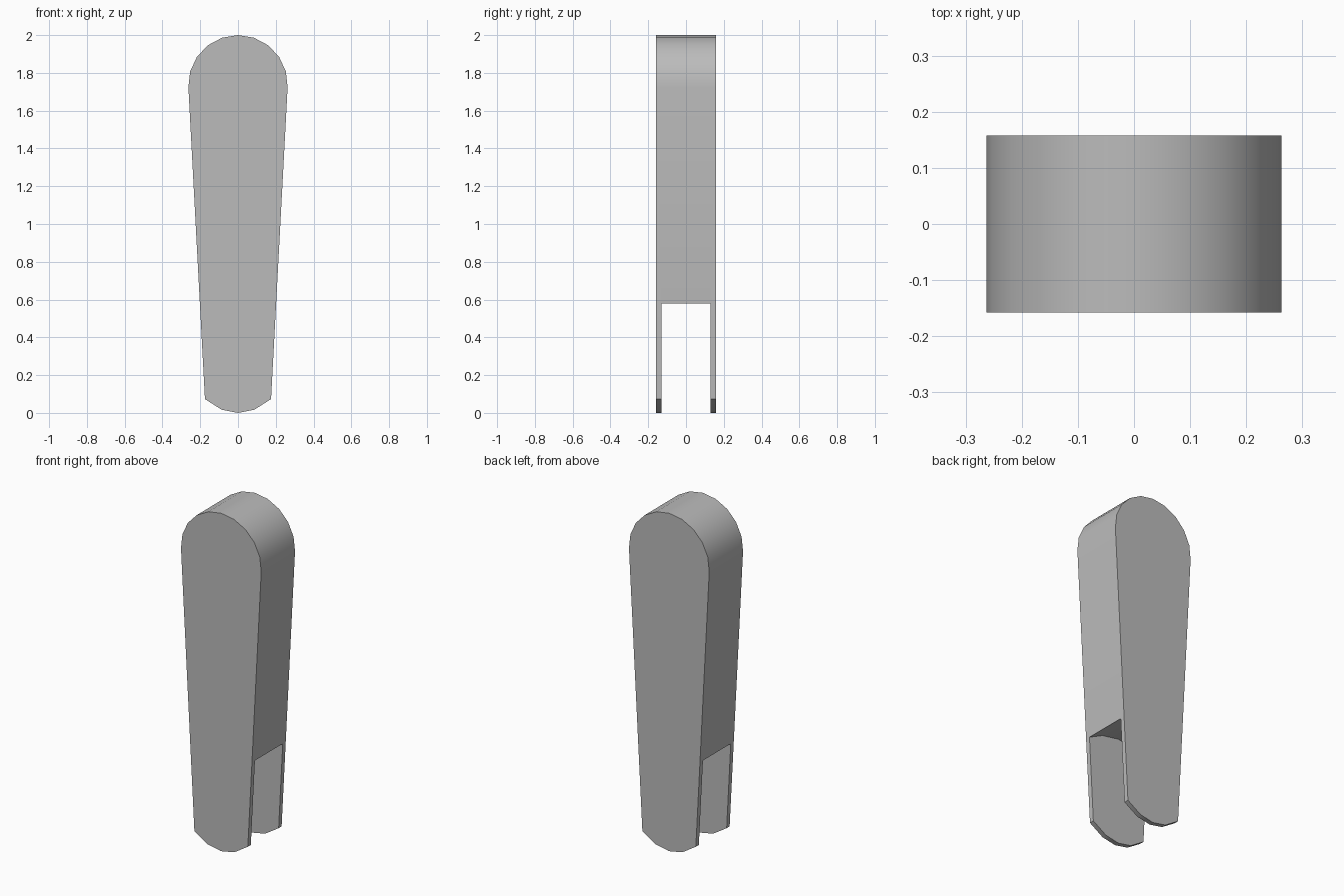
import bpy
import bmesh
from math import sin, cos, radians

cube = bpy.data.objects.get("Cube")
if cube:
    bpy.data.objects.remove(cube, do_unlink=True)

grey = bpy.data.materials.new("plain grey")
grey.use_nodes = True
colour = (0.5, 0.5, 0.5, 1.0)
grey.diffuse_color = colour
grey.node_tree.nodes["Principled BSDF"].inputs["Base Color"].default_value = colour


def mirrored(half):
    """Close a half profile, listed from top centre to bottom centre."""
    return half + [(-x, z) for x, z in reversed(half) if x > 0]


def prism(name, profile, half_depth):
    """Extrude an x-z profile along y."""
    bm = bmesh.new()
    face = bm.faces.new([bm.verts.new((x, -half_depth, z)) for x, z in profile])
    grown = bmesh.ops.extrude_face_region(bm, geom=[face])["geom"]
    verts = [v for v in grown if isinstance(v, bmesh.types.BMVert)]
    bmesh.ops.translate(bm, verts=verts, vec=(0, 2 * half_depth, 0))
    bmesh.ops.recalc_face_normals(bm, faces=bm.faces)
    mesh = bpy.data.meshes.new(name)
    bm.to_mesh(mesh)
    bm.free()
    mesh.materials.append(grey)
    obj = bpy.data.objects.new(name, mesh)
    bpy.context.collection.objects.link(obj)
    return obj


# Tapered lever with a round head and a shallow curved foot
radius = 0.263
steps = [radians(18.6 * i) for i in range(6)]
head = [(radius * sin(a), 2 - radius + radius * cos(a)) for a in steps]
foot = [(0.175, 0.073), (0.087, 0.017), (0, 0)]
lever = prism("forked_lever", mirrored(head + foot), 0.158)

# Slot with an arched ceiling that leaves two thin fork plates
slot_half = [(0, 0.642), (0.11, 0.624), (0.202, 0.58), (0.3, 0.52), (0.3, -0.2)]
slot = prism("slot_cutter", mirrored(slot_half), 0.13)
slot.hide_render = True

cut = lever.modifiers.new("fork slot", 'BOOLEAN')
cut.operation = 'DIFFERENCE'
cut.solver = 'EXACT'
cut.object = slot

bpy.ops.object.select_all(action='DESELECT')
lever.select_set(True)
bpy.context.view_layer.objects.active = lever
bpy.ops.object.modifier_apply(modifier=cut.name)
bpy.data.objects.remove(slot, do_unlink=True)
bpy.ops.object.shade_smooth_by_angle(angle=radians(30))
